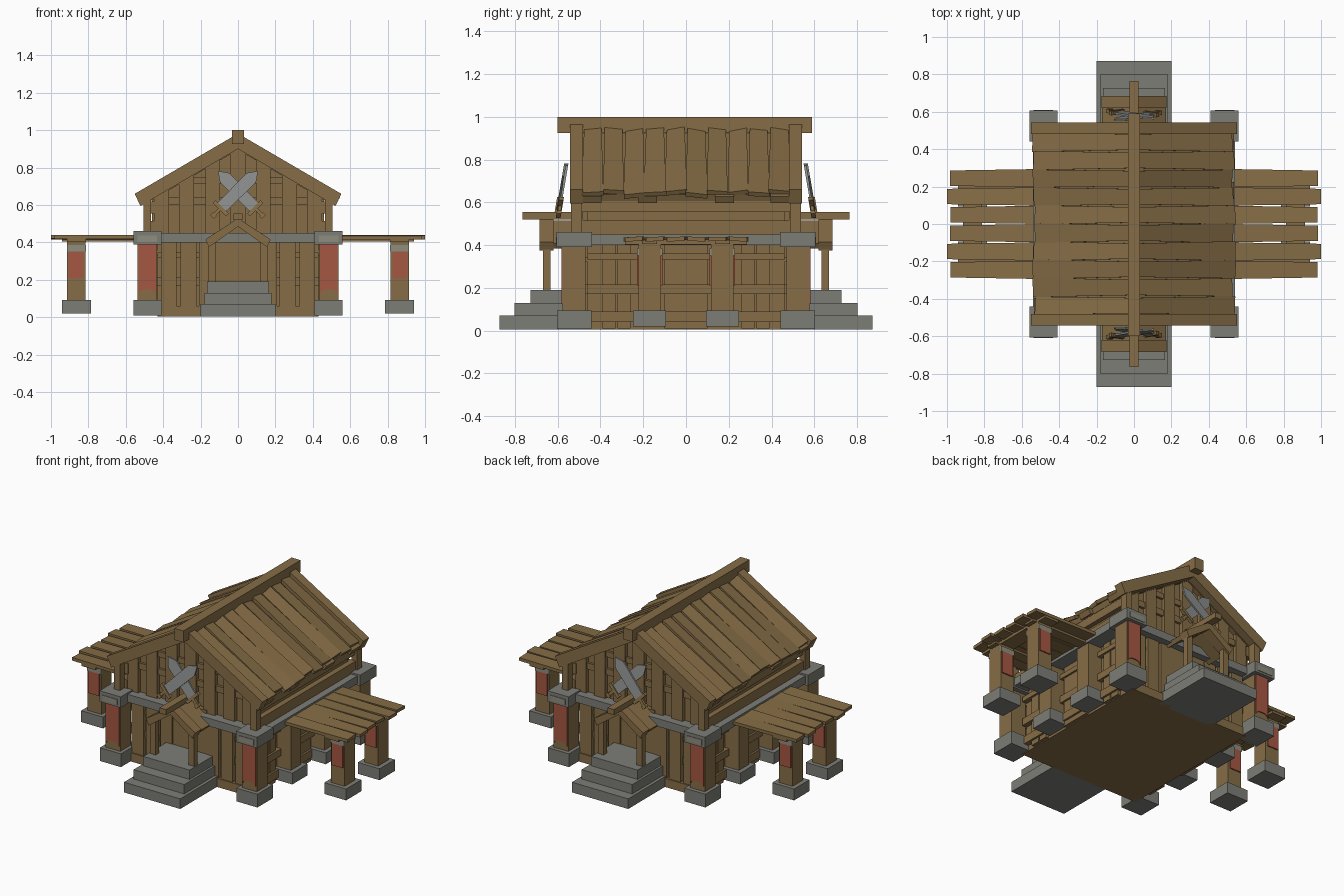
import bpy, bmesh, math, random
from mathutils import Vector

if "Cube" in bpy.data.objects:
    bpy.data.objects.remove(bpy.data.objects["Cube"])

random.seed(4)

def mat(name, c):
    m = bpy.data.materials.new(name)
    m.diffuse_color = (*c, 1)
    m.use_nodes = True
    m.node_tree.nodes["Principled BSDF"].inputs["Base Color"].default_value = m.diffuse_color
    return m

WOOD = mat("wood brown", (0.24, 0.155, 0.062))
STONE = mat("stone grey", (0.205, 0.205, 0.185))
RED = mat("banner red", (0.38, 0.095, 0.055))
TRIM = mat("banner trim", (0.27, 0.27, 0.21))
STEEL = mat("steel grey", (0.25, 0.265, 0.26))

def finish(name, bm, m):
    bmesh.ops.recalc_face_normals(bm, faces=bm.faces[:])
    me = bpy.data.meshes.new(name)
    bm.to_mesh(me)
    bm.free()
    me.materials.append(m)
    o = bpy.data.objects.new(name, me)
    bpy.context.collection.objects.link(o)
    return o

def prism(name, pts, y0, y1, m):
    """Extrude an x-z outline from y0 to y1."""
    bm = bmesh.new()
    a = [bm.verts.new((x, y0, z)) for x, z in pts]
    b = [bm.verts.new((x, y1, z)) for x, z in pts]
    bm.faces.new(a)
    bm.faces.new(b[::-1])
    n = len(pts)
    for i in range(n):
        bm.faces.new((a[i], b[i], b[(i + 1) % n], a[(i + 1) % n]))
    return finish(name, bm, m)

def box(name, x0, x1, y0, y1, z0, z1, m):
    return prism(name, [(x0, z0), (x1, z0), (x1, z1), (x0, z1)], y0, y1, m)

def cbox(name, x, y, wx, wy, z0, z1, m):
    return box(name, x - wx / 2, x + wx / 2, y - wy / 2, y + wy / 2, z0, z1, m)

def plank(name, a, b, y, w0, w1, t, tilt=0.0):
    """Tapered, slightly twisted board from a to b in x-z, top face on the line."""
    d = Vector((b[0] - a[0], 0, b[1] - a[1])).normalized()
    n = Vector((-d.z, 0, d.x))
    if n.z < 0:
        n = -n
    bm = bmesh.new()
    rings = []
    for (x, z), w in ((a, w0), (b, w1)):
        p = Vector((x, y, z))
        rings.append([bm.verts.new(p + Vector((0, s * w / 2, 0)) + n * (h + s * tilt))
                      for s, h in ((-1, 0), (1, 0), (1, -t), (-1, -t))])
    bm.faces.new(rings[0])
    bm.faces.new(rings[1])
    for i in range(4):
        j = (i + 1) % 4
        bm.faces.new((rings[0][i], rings[0][j], rings[1][j], rings[1][i]))
    return finish(name, bm, WOOD)

def chevron(name, pts, y0, y1):
    """Roof profile mirrored across x = 0; apex points have x = 0."""
    top, tip, low, under = pts
    return prism(name, [top, tip, low, under, (-low[0], low[1]), (-tip[0], tip[1])], y0, y1, WOOD)

def roof_z(x):
    return 0.90 - 0.585 * abs(x)

# Core walls, floor and gable body
box("floor", -0.43, 0.43, -0.5, 0.5, 0.005, 0.06, WOOD)
box("lower_walls", -0.43, 0.43, -0.46, 0.46, 0.02, 0.45, WOOD)
prism("upper_walls", [(-0.46, 0.44), (0.46, 0.44), (0.46, 0.63), (0, 0.9), (-0.46, 0.63)], -0.46, 0.46, WOOD)

for s in (-1, 1):
    # Front and back wall boards, both storeys
    for x in (-0.37, -0.265, -0.165, 0.165, 0.265, 0.37):
        cbox("wall_board", x, s * 0.475, 0.085, 0.035, 0.005, 0.42, WOOD)
    for x in (-0.41, -0.275, -0.135, 0, 0.135, 0.275, 0.41):
        w = 0.04
        prism("gable_board", [(x - w, 0.44), (x + w, 0.44), (x + w, roof_z(x + w)),
              (x, roof_z(x)), (x - w, roof_z(x - w))], s * 0.458, s * 0.485, WOOD)
    for z0, z1, w in ((0.17, 0.215, 0.43), (0.32, 0.345, 0.43), (0.6, 0.64, 0.44), (0.715, 0.75, 0.26)):
        box("wall_rail", -w, w, s * 0.455, s * 0.475, z0, z1, WOOD)
    box("door", -0.12, 0.12, s * 0.45, s * 0.49, 0.19, 0.47, WOOD)

    # Side wall boards and rails
    for y in (-0.36, -0.29, 0, 0.29, 0.36):
        cbox("side_board", s * 0.435, y, 0.03, 0.06 if y else 0.2, 0.01, 0.42, WOOD)
    for z0, z1 in ((0.04, 0.09), (0.17, 0.215), (0.33, 0.36)):
        cbox("side_rail", s * 0.44, 0, 0.045, 0.92, z0, z1, WOOD)
    cbox("eave_ledge", s * 0.47, 0, 0.05, 0.98, 0.45, 0.515, WOOD)
    cbox("eave_rail", s * 0.465, 0, 0.05, 0.98, 0.555, 0.62, WOOD)

    # Stone belt course
    cbox("stone_belt_end", 0, s * 0.50, 0.9, 0.07, 0.40, 0.45, STONE)
    cbox("stone_belt_side", s * 0.49, 0, 0.10, 0.96, 0.40, 0.45, STONE)

    # Entrance steps
    for w, y, z0, z1 in ((0.20, 0.872, 0.005, 0.07), (0.18, 0.803, 0.07, 0.13), (0.165, 0.727, 0.13, 0.19)):
        box("entrance_step", -w, w, s * 0.46, s * y, z0, z1, STONE)

    # Entrance canopy
    for x in (-0.137, 0.137):
        cbox("canopy_post", x, s * 0.652, 0.04, 0.036, 0.19, 0.42, WOOD)
    chevron("canopy_bargeboard", [(0, 0.53), (0.175, 0.415), (0.155, 0.375), (0, 0.485)], s * 0.62, s * 0.685)
    chevron("canopy_roof", [(0, 0.515), (0.17, 0.408), (0.155, 0.385), (0, 0.49)], s * 0.48, s * 0.63)
    box("canopy_ridge", -0.024, 0.024, s * 0.48, s * 0.765, 0.52, 0.555, WOOD)

    # Crossed swords leaning over the canopy
    for k in (-1, 1):
        def sword(name, outline, m, t, off):
            c = math.sqrt(0.5)
            pts = [(k * (c * u - c * v), 0.675 + c * u + c * v) for u, v in outline]
            o = prism(name, pts, -t / 2, t / 2, m)
            for v in o.data.vertices:
                v.co.y += s * (0.578 + off - 0.17 * (v.co.z - 0.675))
        off = k * 0.005
        sword("sword_blade", [(-0.125, -0.032), (0.10, -0.036), (0.152, 0), (0.10, 0.036), (-0.125, 0.032)], STEEL, 0.01, off)
        sword("sword_guard", [(-0.14, -0.05), (-0.12, -0.05), (-0.12, 0.05), (-0.14, 0.05)], WOOD, 0.022, off)
        sword("sword_grip", [(-0.18, -0.009), (-0.135, -0.009), (-0.135, 0.009), (-0.18, 0.009)], WOOD, 0.016, off)
        sword("sword_pommel", [(-0.195, -0.015), (-0.175, -0.015), (-0.175, 0.015), (-0.195, 0.015)], WOOD, 0.022, off)

# Corner pillars, side posts and their banners
for sx in (-1, 1):
    for sy in (-1, 1):
        x, y = sx * 0.485, sy * 0.523
        cbox("corner_base", x, y, 0.15, 0.16, 0.008, 0.093, STONE)
        cbox("corner_pillar", x, y, 0.105, 0.108, 0.09, 0.40, WOOD)
        cbox("corner_capital", x, y, 0.15, 0.165, 0.39, 0.46, STONE)
        cbox("upper_corner_post", x, sy * 0.512, 0.042, 0.05, 0.455, 0.66, WOOD)
        arch = [(x + 0.044 * math.cos(i * math.pi / 6), 0.128 + 0.022 * math.sin(i * math.pi / 6)) for i in range(7)]
        prism("corner_banner", [(x - 0.046, 0.125), (x - 0.046, 0.405), (x + 0.046, 0.405), (x + 0.046, 0.125)] + arch,
              sy * 0.575, sy * 0.583, RED)
        cbox("banner_header", x, sy * 0.6, 0.105, 0.018, 0.403, 0.438, TRIM)
        # Inner and outer posts of the side shelters
        for px in (0.482, 0.864):
            cbox("shelter_base", sx * px, sy * 0.17, 0.155, 0.155, 0.02, 0.093, STONE)
            cbox("shelter_post", sx * px, sy * 0.17, 0.098, 0.104, 0.09, 0.41, WOOD)
        for f in (-1, 1):
            yb = sy * 0.17 + f * 0.055
            cbox("post_banner", sx * 0.866, yb, 0.078, 0.009, 0.21, 0.352, RED)
            cbox("post_banner_header", sx * 0.864, yb, 0.1, 0.009, 0.352, 0.385, TRIM)

# Side shelter roofs
for s in (-1, 1):
    cbox("shelter_beam", s * 0.864, 0, 0.1, 0.57, 0.402, 0.425, WOOD)
    for y in (-0.17, 0.17):
        cbox("shelter_joist", s * 0.73, y, 0.42, 0.07, 0.405, 0.424, WOOD)
    for i in range(6):
        y = -0.245 + i * 0.098
        end = (0.98, 1.0, 0.985)[i % 3]
        plank("shelter_plank", (s * 0.53, 0.438), (s * end, 0.438), y, 0.097, 0.082, 0.02, random.uniform(-.003, .003))

# Main roof
chevron("roof_deck", [(0, 0.935), (0.51, 0.637), (0.495, 0.605), (0, 0.895)], -0.49, 0.49)
for s in (-1, 1):
    chevron("roof_bargeboard", [(0, 0.982), (0.552, 0.66), (0.522, 0.595), (0, 0.90)], s * 0.482, s * 0.542)
    for y in (-0.44, -0.18, 0.18, 0.44):
        plank("rafter_end", (s * 0.40, 0.705), (s * 0.535, 0.627), y, 0.09, 0.09, 0.035)
    for i in range(10):
        y = -0.436 + i * 0.097
        e = random.uniform(0.525, 0.545)
        w = random.uniform(0.095, 0.106)
        lift = random.uniform(-0.004, 0.006)
        plank("roof_plank", (s * 0.005, 0.958 + lift), (s * e, 0.958 + lift - 0.578 * e), y,
              0.082, w, 0.022, random.choice((-1, 1)) * random.uniform(0.003, 0.007))
box("roof_ridge", -0.032, 0.032, -0.6, 0.59, 0.925, 1.0, WOOD)
